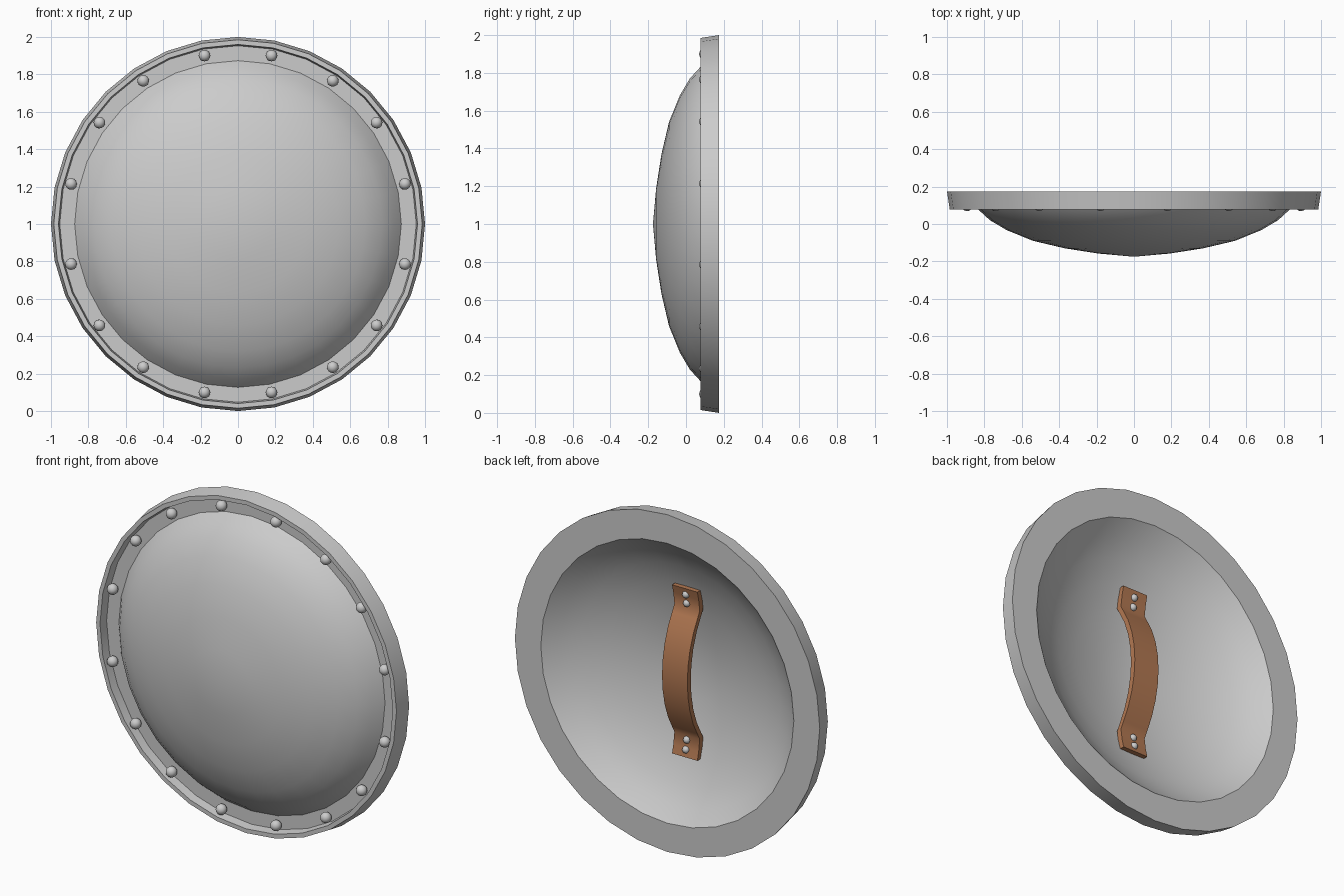
import bpy, bmesh, math
from mathutils import Vector, Matrix

cube = bpy.data.objects.get("Cube")
if cube:
    bpy.data.objects.remove(cube, do_unlink=True)

CENTRE = Vector((0, 0, 1))


def material(name, rgb):
    m = bpy.data.materials.new(name)
    m.use_nodes = True
    m.diffuse_color = (*rgb, 1)
    m.node_tree.nodes["Principled BSDF"].inputs["Base Color"].default_value = (*rgb, 1)
    return m


STEEL = material("grey steel", (0.6, 0.6, 0.6))
LEATHER = material("brown leather", (0.45, 0.19, 0.085))


def finish(bm, name, mat, angle=35):
    bmesh.ops.recalc_face_normals(bm, faces=bm.faces)
    mesh = bpy.data.meshes.new(name)
    bm.to_mesh(mesh)
    bm.free()
    obj = bpy.data.objects.new(name, mesh)
    bpy.context.collection.objects.link(obj)
    mesh.materials.append(mat)
    bpy.ops.object.select_all(action='DESELECT')
    obj.select_set(True)
    bpy.context.view_layer.objects.active = obj
    bpy.ops.object.shade_smooth_by_angle(angle=math.radians(angle))
    return obj


def lathe(name, profile, closed=False):
    """Spin (radius, y) points around the shield's front-to-back axis."""
    bm = bmesh.new()
    verts = [bm.verts.new((0, y, 1 + r)) for r, y in profile]
    pairs = list(zip(verts, verts[1:]))
    if closed:
        pairs.append((verts[-1], verts[0]))
    edges = [bm.edges.new(p) for p in pairs]
    bmesh.ops.spin(bm, geom=verts + edges, cent=CENTRE, axis=(0, 1, 0),
                   angle=math.tau, steps=32, use_duplicate=False)
    bmesh.ops.remove_doubles(bm, verts=bm.verts, dist=0.0005)
    return finish(bm, name, STEEL)


def rivets(name, points, radius):
    bm = bmesh.new()
    for p in points:
        bmesh.ops.create_uvsphere(bm, u_segments=16, v_segments=8, radius=radius,
                                  matrix=Matrix.Translation(p))
    return finish(bm, name, STEEL, 60)


# Domed plate: outer bulge, then the hollow back
lathe("shield_dome", [
    (0, -0.175), (0.19, -0.158), (0.37, -0.13), (0.54, -0.09), (0.68, -0.033),
    (0.77, 0.02), (0.83, 0.075), (0.875, 0.132)])
lathe("shield_hollow", [
    (0, -0.105), (0.19, -0.09), (0.37, -0.055), (0.52, -0.012), (0.65, 0.045),
    (0.75, 0.105), (0.83, 0.175)])

# Rim with a raised outer lip and a recessed band
lathe("shield_rim", [
    (0.83, 0.175), (1.0, 0.175), (0.985, 0.078), (0.96, 0.078), (0.953, 0.13),
    (0.86, 0.13)], closed=True)

# Rivets around the recessed band, mirrored into all quarters
spots = [Vector((sx * 0.918 * math.cos(math.radians(a)), 0.1,
                 1 + sz * 0.918 * math.sin(math.radians(a))))
         for a in (13.5, 36.2, 56.5, 78.75) for sx in (-1, 1) for sz in (-1, 1)]
rivets("rim_rivets", spots, 0.031)

# Arched grip strap: half path of (height, y), mirrored top to bottom
half = [(0.5, 0.012), (0.45, 0.0), (0.38, -0.01), (0.34, 0.012), (0.27, 0.05),
        (0.18, 0.082), (0.09, 0.1)]
path = half + [(0, 0.106)] + [(-h, y) for h, y in reversed(half)]
bm = bmesh.new()
rows = [[bm.verts.new((x, y - t, 1 + h)) for x, t in
         ((-0.083, 0), (0.083, 0), (0.083, 0.032), (-0.083, 0.032))]
        for h, y in path]
for a, b in zip(rows, rows[1:]):
    for i in range(4):
        j = (i + 1) % 4
        bm.faces.new((a[i], a[j], b[j], b[i]))
bm.faces.new(rows[0])
bm.faces.new(rows[-1])
finish(bm, "grip_strap", LEATHER, 50)

# Two small rivets at each end of the strap
rivets("strap_rivets", [Vector((0, y, 1 + s * h))
                        for h, y in ((0.46, 0.0), (0.405, -0.009)) for s in (-1, 1)], 0.021)
